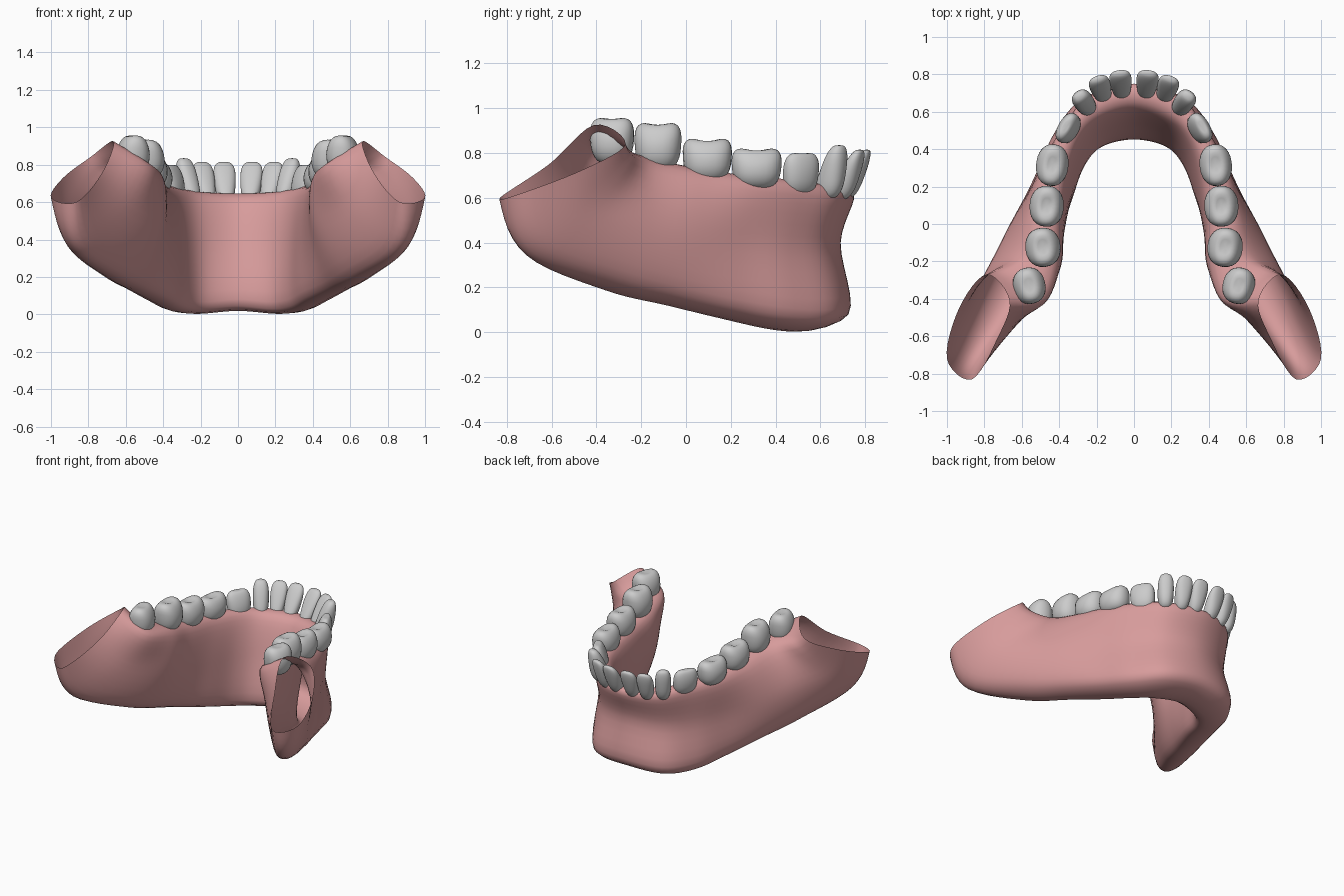
import bpy, math
from mathutils import Vector, Matrix

if "Cube" in bpy.data.objects:
    bpy.data.objects.remove(bpy.data.objects["Cube"])

# jaw cross-sections from the chin to the open rear rim, each with six points:
# outer top, outer middle, outer low, inner low, inner middle, inner top
SECTIONS = [
    [(0, .75, .615), (0, .69, .40), (0, .725, .08), (0, .46, .045), (0, .53, .38), (0, .63, .62)],
    [(.24, .68, .62), (.24, .625, .38), (.27, .665, .065), (.18, .42, .03), (.17, .48, .38), (.19, .57, .63)],
    [(.375, .52, .64), (.40, .46, .38), (.42, .48, .07), (.28, .31, .045), (.27, .36, .38), (.30, .45, .65)],
    [(.49, .30, .66), (.52, .25, .40), (.52, .24, .11), (.36, .12, .09), (.33, .16, .40), (.37, .25, .67)],
    [(.55, .06, .70), (.65, .02, .43), (.63, -.02, .17), (.47, -.10, .14), (.38, -.07, .42), (.40, 0, .70)],
    [(.60, -.16, .75), (.76, -.20, .50), (.75, -.28, .24), (.60, -.38, .21), (.42, -.27, .50), (.41, -.20, .75)],
    [(.72, -.24, .79), (.89, -.42, .56), (.92, -.63, .38), (.81, -.71, .36), (.57, -.48, .58), (.48, -.40, .81)],
    [(.79, -.27, .84), (.935, -.45, .73), (1.0, -.72, .625), (.865, -.83, .60), (.73, -.61, .75), (.665, -.41, .925)],
]

# teeth: x, y, length, width, bottom, top, turn (deg), top length and width factors, lean, dip
TEETH = {
    "central_incisor": (.07, .752, .135, .125, .59, .815, -6, 1.0, .50, .11, 0),
    "lateral_incisor": (.178, .728, .13, .125, .59, .815, -18, 1.0, .50, .10, 0),
    "canine": (.27, .655, .15, .15, .595, .835, -35, .75, .55, .07, 0),
    "first_premolar": (.353, .512, .19, .11, .61, .805, -60, .95, .75, .03, .01),
    "second_premolar": (.437, .315, .24, .165, .64, .83, -84, 1.0, .90, 0, .03),
    "first_molar": (.467, .095, .235, .175, .67, .875, -88, 1.0, .90, 0, .035),
    "second_molar": (.487, -.125, .225, .18, .72, .945, -96, 1.0, .90, 0, .03),
    "third_molar": (.56, -.33, .21, .165, .75, .965, -104, 1.0, .90, 0, .02),
}


def make(name, verts, faces, mat=None):
    me = bpy.data.meshes.new(name)
    me.from_pydata(verts, [], faces)
    me.polygons.foreach_set("use_smooth", [True] * len(faces))
    if mat:
        me.materials.append(mat)
    ob = bpy.data.objects.new(name, me)
    bpy.context.collection.objects.link(ob)
    return ob


def spline(pts, steps, closed):
    """Smooth curve through all the given points."""
    n = len(pts)
    if closed:
        get = lambda i: pts[i % n]
    else:
        end = lambda a, b, c: 2.5 * a - 2 * b + .5 * c
        ext = [end(*pts[:3])] + pts + [end(*pts[:-4:-1])]
        get = lambda i: ext[i + 1]
    out = []
    for i in range(n if closed else n - 1):
        a, b, c, d = (get(i + k) for k in (-1, 0, 1, 2))
        for s in range(steps):
            t = s / steps
            out.append(.5 * (2 * b + (c - a) * t + (2 * a - 5 * b + 4 * c - d) * t * t
                             + (3 * b - a - 3 * c + d) * t ** 3))
    return out if closed else out + [pts[-1]]


# hollow jaw: loft through the mirrored sections, open at both rear ends
pink = bpy.data.materials.new("gum_pink")
pink.diffuse_color = (.68, .33, .33, 1)
pink.use_nodes = True
pink.node_tree.nodes["Principled BSDF"].inputs["Base Color"].default_value = pink.diffuse_color
right = [[Vector(p) for p in s] for s in SECTIONS]
left = [[Vector((-p.x, p.y, p.z)) for p in s] for s in right[:0:-1]]
rings = [spline(s, 6, True) for s in left + right]
n = len(rings[0])
rails = [spline([r[j] for r in rings], 6, False) for j in range(n)]
m = len(rails[0])
verts = [rails[j][i] for i in range(m) for j in range(n)]
faces = [(i * n + j, (i + 1) * n + j, (i + 1) * n + (j + 1) % n, i * n + (j + 1) % n)
         for i in range(m - 1) for j in range(n)]
make("jaw", verts, faces, pink)


def spow(v, e):
    return math.copysign(abs(v) ** e, v)


# teeth: rounded blocks, tapered and leaned, with a hollow in the chewing face
def tooth(name, side, x, y, ln, wd, z0, z1, turn, tl, tw, lean, dip):
    U, V = 24, 16
    rot = Matrix.Rotation(math.radians(turn), 3, 'Z')
    base_l = .70 if lean > .05 else .85
    verts = []
    for k in range(V + 1):
        a = math.pi * (k / V - .5)
        c, s = max(math.cos(a), 0) ** .6, spow(math.sin(a), .8)
        t = (s + 1) / 2
        fl = base_l + (tl - base_l) * t
        fw = 1 + (tw - 1) * t
        if dip:
            fw *= .9 + .2 * math.sin(math.pi * t)
        for j in range(U if 0 < k < V else 1):
            b = 2 * math.pi * j / U
            p = rot @ Vector((ln / 2 * c * fl * spow(math.cos(b), .88),
                              wd / 2 * c * fw * spow(math.sin(b), .88) + lean * (t - .5), 0))
            z = z0 + (z1 - z0) * t
            if s > 0:
                z -= dip * (1 - c) ** 1.5
                z += .25 * dip * c * math.cos(2 * b)
            verts.append(((x + p.x) * side, y + p.y, z))
    top = len(verts) - 1
    faces = [(0, 1 + (j + 1) % U, 1 + j) for j in range(U)]
    for k in range(V - 2):
        o = 1 + k * U
        faces += [(o + j, o + (j + 1) % U, o + U + (j + 1) % U, o + U + j) for j in range(U)]
    o = top - U
    faces += [(o + j, o + (j + 1) % U, top) for j in range(U)]
    make(name, verts, faces if side > 0 else [f[::-1] for f in faces])


for part, spec in TEETH.items():
    tooth(part + "_right", 1, *spec)
    tooth(part + "_left", -1, *spec)
